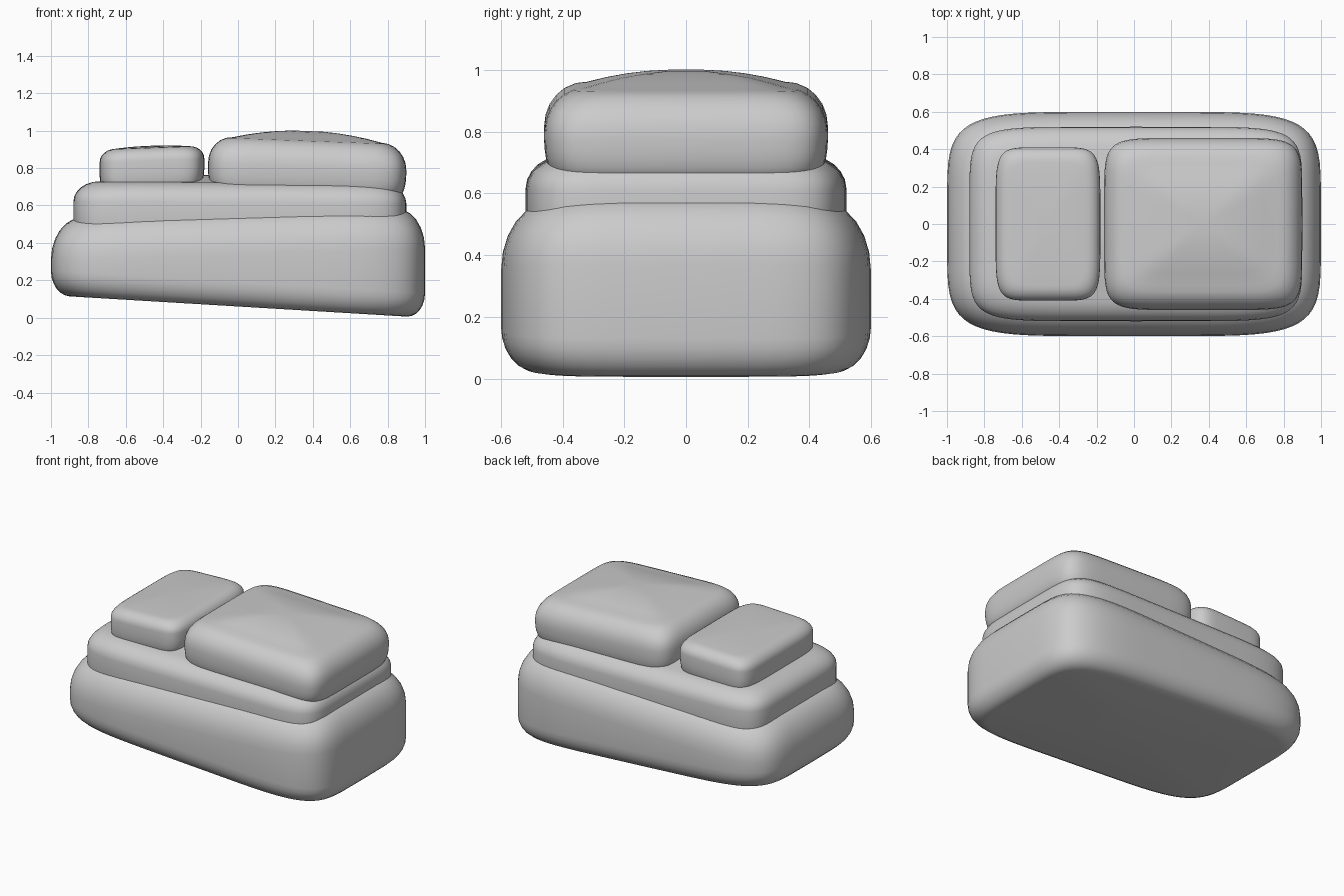
import bpy, bmesh, math

cube = bpy.data.objects.get("Cube")
if cube:
    bpy.data.objects.remove(cube, do_unlink=True)

GREY = (0.6, 0.6, 0.6, 1)
clay = bpy.data.materials.new("plain_grey")
clay.use_nodes = True
clay.diffuse_color = GREY
clay.node_tree.nodes["Principled BSDF"].inputs["Base Color"].default_value = GREY

OUTLINE_STEPS = 64
ARC_STEPS = 6
DOME_STEPS = 5


def signed_power(value, exponent):
    return math.copysign(abs(value) ** exponent, value)


def outline(squareness):
    """Unit rounded square, slightly bulging along its sides."""
    points = []
    for step in range(OUTLINE_STEPS):
        angle = math.tau * step / OUTLINE_STEPS
        points.append((signed_power(math.cos(angle), 2 / squareness),
                       signed_power(math.sin(angle), 2 / squareness)))
    return points


def soft_block(name, span, half_depth, floor, roof, under, over, dome, squareness):
    """Rounded block. floor and roof are heights at the left and right ends;
    under and over are (inset, height) of the elliptical edge rounding."""
    centre = (span[0] + span[1]) / 2
    half_width = (span[1] - span[0]) / 2
    bm = bmesh.new()
    unit = outline(squareness)
    rings = []

    def add_ring(inset, shrink, plane, lift):
        wide = (half_width - inset) * shrink
        deep = (half_depth - inset) * shrink
        ring = []
        for u, v in unit:
            along = (1 + u * wide / half_width) / 2
            z = plane[0] + (plane[1] - plane[0]) * along + lift
            ring.append(bm.verts.new((centre + wide * u, deep * v, z)))
        rings.append(ring)

    quarter = [math.pi / 2 * step / ARC_STEPS for step in range(ARC_STEPS + 1)]
    # Rounded lower edge
    for angle in quarter:
        add_ring(under[0] * (1 - math.sin(angle)), 1, floor,
                 under[1] * (1 - math.cos(angle)))
    # Rounded upper edge
    for angle in quarter:
        add_ring(over[0] * (1 - math.cos(angle)), 1, roof,
                 over[1] * (math.sin(angle) - 1))
    # Gently domed top
    for step in range(1, DOME_STEPS):
        shrink = 1 - step / DOME_STEPS
        add_ring(over[0], shrink, roof, dome * (1 - shrink ** 2))

    for lower, upper in zip(rings, rings[1:]):
        for here in range(OUTLINE_STEPS):
            after = (here + 1) % OUTLINE_STEPS
            bm.faces.new((lower[here], lower[after], upper[after], upper[here]))
    caps = [bm.faces.new(rings[0]), bm.faces.new(rings[-1])]
    bmesh.ops.poke(bm, faces=caps)
    bmesh.ops.recalc_face_normals(bm, faces=bm.faces)
    for face in bm.faces:
        face.smooth = True

    mesh = bpy.data.meshes.new(name)
    bm.to_mesh(mesh)
    bm.free()
    mesh.materials.append(clay)
    block = bpy.data.objects.new(name, mesh)
    bpy.context.collection.objects.link(block)


# Wide lower body with a sloping underside
soft_block("lower_body", span=(-1, 1), half_depth=0.6,
           floor=(0.12, 0), roof=(0.53, 0.59),
           under=(0.1, 0.13), over=(0.16, 0.22), dome=0.02, squareness=5.5)

# Narrower step on top of the body
soft_block("upper_step", span=(-0.88, 0.9), half_depth=0.52,
           floor=(0.4, 0.4), roof=(0.73, 0.72),
           under=(0.1, 0.1), over=(0.14, 0.11), dome=0.04, squareness=7)

# Small cushion
soft_block("small_cushion", span=(-0.74, -0.18), half_depth=0.41,
           floor=(0.67, 0.7), roof=(0.9, 0.92),
           under=(0.03, 0.1), over=(0.08, 0.07), dome=0.01, squareness=6)

# Large domed cushion
soft_block("large_cushion", span=(-0.16, 0.9), half_depth=0.46,
           floor=(0.67, 0.65), roof=(0.97, 0.93),
           under=(0.04, 0.12), over=(0.13, 0.14), dome=0.05, squareness=7)
